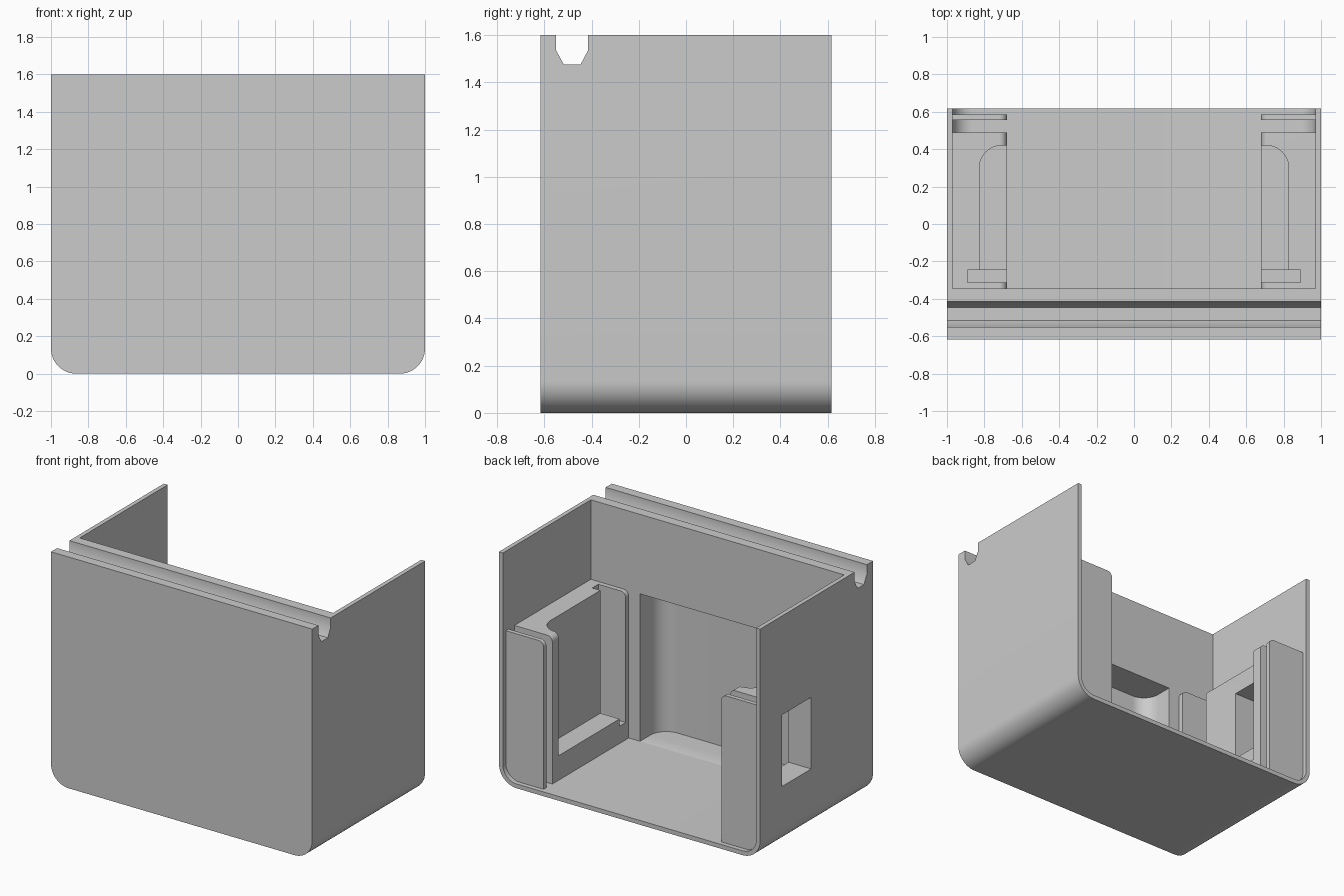
import bpy, bmesh, math
from mathutils import Vector

cube = bpy.data.objects.get("Cube")
if cube:
    bpy.data.objects.remove(cube, do_unlink=True)

grey = bpy.data.materials.new("plain grey")
grey.use_nodes = True
COLOUR = (0.6, 0.6, 0.6, 1)
grey.diffuse_color = COLOUR
grey.node_tree.nodes["Principled BSDF"].inputs["Base Color"].default_value = COLOUR


def rounded(corners, steps=12):
    """Outline from (a, b, radius) right-angle corners."""
    out = []
    n = len(corners)
    for i, (a, b, r) in enumerate(corners):
        p = Vector((a, b))
        if r == 0:
            out.append(p)
            continue
        u = (Vector(corners[i - 1][:2]) - p).normalized()
        v = (Vector(corners[(i + 1) % n][:2]) - p).normalized()
        centre = p + (u + v) * r
        for k in range(steps + 1):
            t = math.pi / 2 * k / steps
            out.append(centre - v * r * math.cos(t) - u * r * math.sin(t))
    return out


def prism(name, outline, axis, lo, hi):
    """Extrude an outline along one axis."""
    place = {"x": lambda a, b, c: (c, a, b),
             "y": lambda a, b, c: (a, c, b),
             "z": lambda a, b, c: (a, b, c)}[axis]
    bm = bmesh.new()
    ends = [[bm.verts.new(place(a, b, c)) for a, b in outline] for c in (lo, hi)]
    for end in ends:
        bm.faces.new(end)
    n = len(outline)
    for i in range(n):
        j = (i + 1) % n
        bm.faces.new((ends[0][i], ends[0][j], ends[1][j], ends[1][i]))
    bmesh.ops.recalc_face_normals(bm, faces=bm.faces[:])
    mesh = bpy.data.meshes.new(name)
    bm.to_mesh(mesh)
    bm.free()
    mesh.materials.append(grey)
    ob = bpy.data.objects.new(name, mesh)
    bpy.context.collection.objects.link(ob)
    return ob


def box(a0, a1, b0, b1):
    return [(a0, b0), (a1, b0), (a1, b1), (a0, b1)]


def cut(ob, *cutters):
    """Subtract cutters from a part, then discard them."""
    for cutter in cutters:
        cutter.hide_render = True
        mod = ob.modifiers.new("cut", "BOOLEAN")
        mod.operation = "DIFFERENCE"
        mod.solver = "EXACT"
        mod.object = cutter
        bpy.context.view_layer.objects.active = ob
        bpy.ops.object.modifier_apply(modifier=mod.name)
        bpy.data.objects.remove(cutter, do_unlink=True)


def smooth(ob):
    bpy.ops.object.select_all(action="DESELECT")
    ob.select_set(True)
    bpy.context.view_layer.objects.active = ob
    bpy.ops.object.shade_smooth_by_angle(angle=math.radians(30))


WALL, FLOOR, TOP, BLOCK_TOP = 0.97, 0.03, 1.6, 1.05
BACK, INNER_FRONT, RADIUS = 0.617, -0.345, 0.135


def side_window():
    return prism("window_cutter", box(0.06, 0.38, 0.42, 0.915), "x", -1.2, -0.75)


# Outer shell, open at the top and back
shell = prism("shell", rounded([(-1, 0, RADIUS), (1, 0, RADIUS), (1, TOP, 0), (-1, TOP, 0)]),
              "y", -BACK, BACK)
r = RADIUS - FLOOR
cavity = prism("cavity_cutter", rounded([(-WALL, FLOOR, r), (WALL, FLOOR, r), (WALL, 2, 0), (-WALL, 2, 0)]),
               "y", INNER_FRONT, 1)
# Groove across the top of the thick front wall
groove = prism("groove_cutter", [(-0.55, 1.7), (-0.55, 1.535), (-0.517, 1.475), (-0.447, 1.475),
                                 (-0.415, 1.535), (-0.415, 1.7)], "x", -1.2, 1.2)
# Recess in the inner face of the front wall
recess = prism("recess_cutter", rounded([(-0.593, -0.58, 0.12), (0.593, -0.58, 0.12),
                                         (0.593, -0.2, 0), (-0.593, -0.2, 0)]), "z", FLOOR, BLOCK_TOP)
cut(shell, cavity, groove, recess, side_window())
smooth(shell)

# Side blocks with pockets, and the thin plates behind them
for side, s in (("left", 1), ("right", -1)):
    def flip(outline):
        return [(s * a, b) for a, b in outline]

    m = 0.015  # overlap into the shell
    profile = flip(rounded([(0.68, m, 0), (1 - m, m, RADIUS - m),
                            (1 - m, BLOCK_TOP, 0), (0.68, BLOCK_TOP, 0.04)]))
    block = prism(side + "_block", profile, "y", INNER_FRONT - m, 0.49)
    pocket = prism("pocket_cutter", flip(rounded([(0.5, -0.28, 0), (0.827, -0.28, 0),
                                                  (0.827, 0.42, 0.12), (0.5, 0.42, 0)])), "z", 0.2, 1.3)
    slot = prism("slot_cutter", flip(box(0.5, 0.89, -0.312, -0.245)), "z", 0.15, 1.3)
    cut(block, pocket, slot)
    if s < 0:
        cut(block, side_window())
    smooth(block)
    smooth(prism(side + "_plate", profile, "y", 0.555, 0.585))
